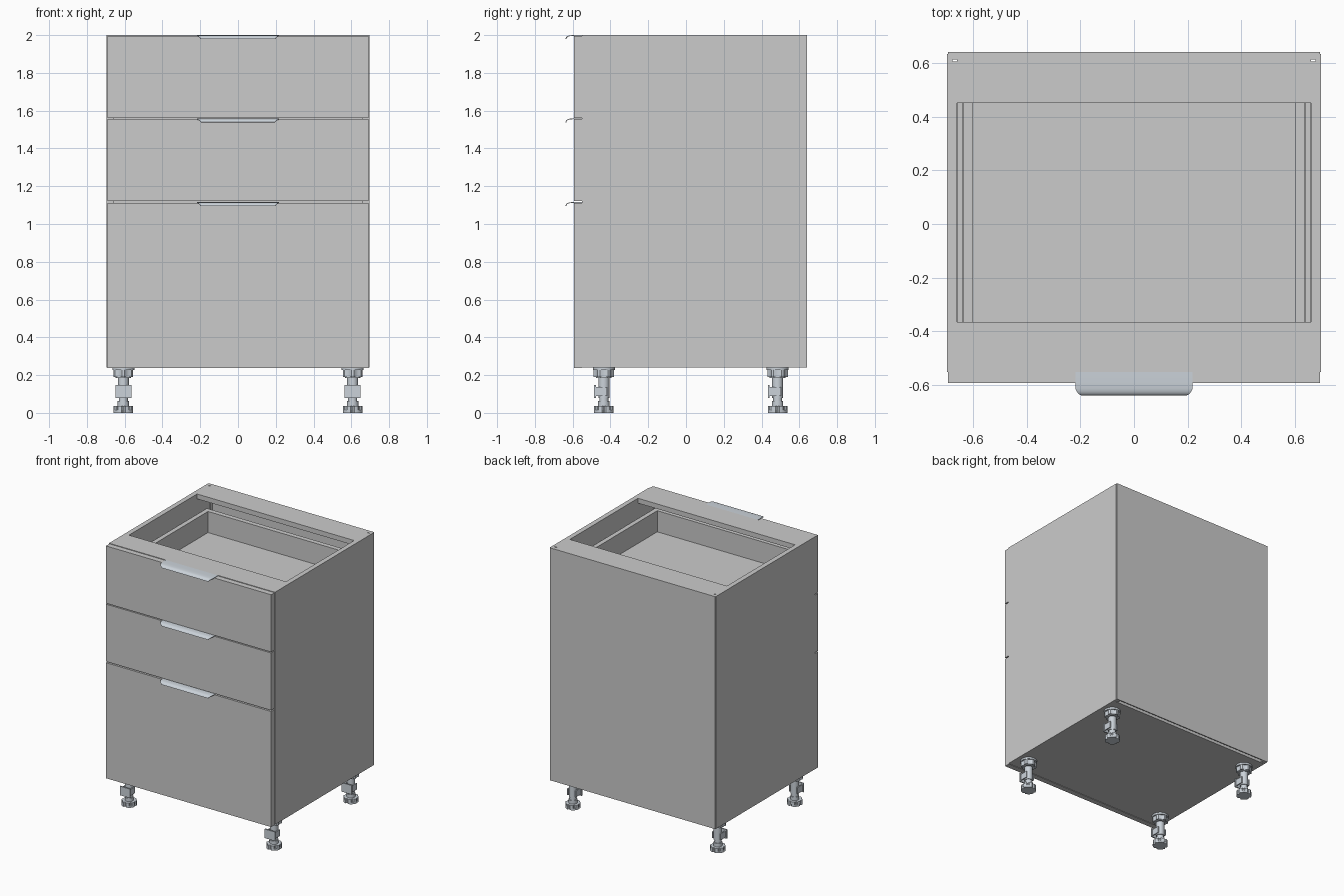
import bpy, bmesh, math
from mathutils import Matrix, Vector

if "Cube" in bpy.data.objects:
    bpy.data.objects.remove(bpy.data.objects["Cube"])

metal = bpy.data.materials.new("brushed_metal")
metal.diffuse_color = (0.60, 0.65, 0.70, 1)
metal.use_nodes = True
metal.node_tree.nodes["Principled BSDF"].inputs["Base Color"].default_value = metal.diffuse_color


def finish(name, bm, mat=None):
    bmesh.ops.recalc_face_normals(bm, faces=bm.faces[:])
    me = bpy.data.meshes.new(name)
    bm.to_mesh(me)
    bm.free()
    ob = bpy.data.objects.new(name, me)
    bpy.context.collection.objects.link(ob)
    if mat:
        me.materials.append(mat)
    return ob


def add_box(bm, x0, x1, y0, y1, z0, z1):
    m = Matrix.Translation(((x0 + x1) / 2, (y0 + y1) / 2, (z0 + z1) / 2))
    bmesh.ops.create_cube(bm, size=1, matrix=m @ Matrix.Diagonal((x1 - x0, y1 - y0, z1 - z0, 1)))


def box(name, *dims, mat=None):
    bm = bmesh.new()
    add_box(bm, *dims)
    return finish(name, bm, mat)


def add_prism(bm, pts, z0, z1):
    f = bm.faces.new([bm.verts.new((x, y, z0)) for x, y in pts])
    r = bmesh.ops.extrude_face_region(bm, geom=[f])
    bmesh.ops.translate(bm, vec=(0, 0, z1 - z0), verts=[v for v in r["geom"] if isinstance(v, bmesh.types.BMVert)])
    bm.faces.new([v for v in f.verts]) if not f.is_valid else None


def ring(cx, cy, r, n=24, notch=None, every=6):
    out = []
    for i in range(n):
        rad = notch if notch and i % every in (0, 1) else r
        a = 2 * math.pi * (i - 0.5) / n
        out.append((cx + rad * math.cos(a), cy + rad * math.sin(a)))
    return out


# Carcass: side panels with a back-panel groove, base, top rails, back
IN, OUT, Z0 = 0.658, 0.695, 0.24
for name, s in (("left_side", -1), ("right_side", 1)):
    bm = bmesh.new()
    add_prism(bm, [(s * x, y) for x, y in (
        (IN, -0.55), (OUT, -0.55), (OUT, 0.633), (IN, 0.633), (IN, 0.612),
        (0.676, 0.612), (0.676, 0.605), (IN, 0.605))], Z0, 2.0)
    finish(name, bm)
box("bottom_panel", -IN, IN, -0.55, 0.605, Z0, Z0 + 0.037)
box("front_top_rail", -IN, IN, -0.55, -0.365, 1.963, 2.0)
box("back_top_rail", -IN, IN, 0.45, 0.633, 1.963, 2.0)
box("back_panel", -0.692, 0.692, 0.633, 0.64, Z0, 2.0)


def handle(name, z):
    # Bent sheet pull with tapered, rounded front corners
    prof = [(-0.55, 0, .218), (-0.59, 0, .218), (-0.612, -.001, .218), (-0.622, -.003, .214),
            (-0.630, -.007, .208), (-0.635, -.012, .202), (-0.638, -.020, .196)]
    bm = bmesh.new()
    rows = [[bm.verts.new((s * w, y, z + dz)) for s in (-1, 1)] for y, dz, w in prof]
    for a, b in zip(rows, rows[1:]):
        bm.faces.new((a[0], a[1], b[1], b[0]))
    bmesh.ops.recalc_face_normals(bm, faces=bm.faces[:])
    if sum(f.normal.z for f in bm.faces) < 0:
        bmesh.ops.reverse_faces(bm, faces=bm.faces[:])
    bmesh.ops.solidify(bm, geom=bm.faces[:], thickness=0.004)
    top = max(v.co.z for v in bm.verts)
    bmesh.ops.translate(bm, vec=(0, 0, z - top), verts=bm.verts[:])
    finish(name, bm, metal)


# Drawers: front, pull, open box and runners
# (label, front bottom, front top, box bottom, box top)
for label, f0, f1, b0, b1 in (("bottom", 0.237, 1.112, 0.32, 0.72),
                              ("middle", 1.121, 1.555, 1.225, 1.42),
                              ("top", 1.562, 1.996, 1.67, 1.865)):
    box(label + "_drawer_front", -0.692, 0.692, -0.592, -0.551, f0, f1)
    handle(label + "_drawer_handle", f1 + 0.004)
    bm = bmesh.new()
    for s in (-1, 1):
        x0, x1 = sorted((s * 0.60, s * 0.635))
        add_box(bm, x0, x1, -0.55, 0.535, b0, b1)
    add_box(bm, -0.60, 0.60, -0.55, -0.513, b0, b1)
    add_box(bm, -0.60, 0.60, 0.498, 0.535, b0, b1)
    add_box(bm, -0.60, 0.60, -0.513, 0.498, b0 + 0.02, b0 + 0.035)
    finish(label + "_drawer_box", bm)
    for side, s in (("left", -1), ("right", 1)):
        x0, x1 = sorted((s * 0.636, s * 0.657))
        box(f"{label}_drawer_{side}_runner", x0, x1, -0.54, 0.53, b0 + 0.01, b0 + 0.10)

# Adjustable legs with plinth clips facing forward
for yn, cy in (("front", -0.435), ("back", 0.485)):
    for xn, cx in (("left", -0.607), ("right", 0.607)):
        bm = bmesh.new()
        add_prism(bm, ring(cx, cy, 0.053, 48, 0.044, 12), 0.0, 0.014)    # notched foot
        add_prism(bm, ring(cx, cy, 0.053, 48, 0.047, 6), 0.014, 0.036)
        add_prism(bm, ring(cx, cy, 0.030), 0.036, 0.062)                 # adjuster nut
        add_prism(bm, ring(cx, cy, 0.024), 0.062, 0.08)
        add_prism(bm, ring(cx, cy, 0.029), 0.08, 0.185)                  # stem
        add_prism(bm, ring(cx, cy, 0.042), 0.185, 0.20)                  # socket
        add_prism(bm, ring(cx, cy, 0.055, 24, 0.047, 4), 0.19, 0.232)
        add_prism(bm, ring(cx, cy, 0.059), 0.226, 0.24)
        finish(f"{yn}_{xn}_leg", bm, metal)
        bm = bmesh.new()
        add_box(bm, cx - 0.042, cx + 0.042, cy - 0.052, cy - 0.042, 0.08, 0.148)
        for s in (-1, 1):
            x0, x1 = sorted((cx + s * 0.028, cx + s * 0.036))
            add_box(bm, x0, x1, cy - 0.043, cy + 0.018, 0.09, 0.138)
        finish(f"{yn}_{xn}_plinth_clip", bm, metal)

# Smooth only the round parts
for ob in bpy.data.objects:
    if ob.name.endswith(("_leg", "_handle")):
        bpy.ops.object.select_all(action='DESELECT')
        ob.select_set(True)
        bpy.context.view_layer.objects.active = ob
        bpy.ops.object.shade_smooth_by_angle(angle=math.radians(30))
